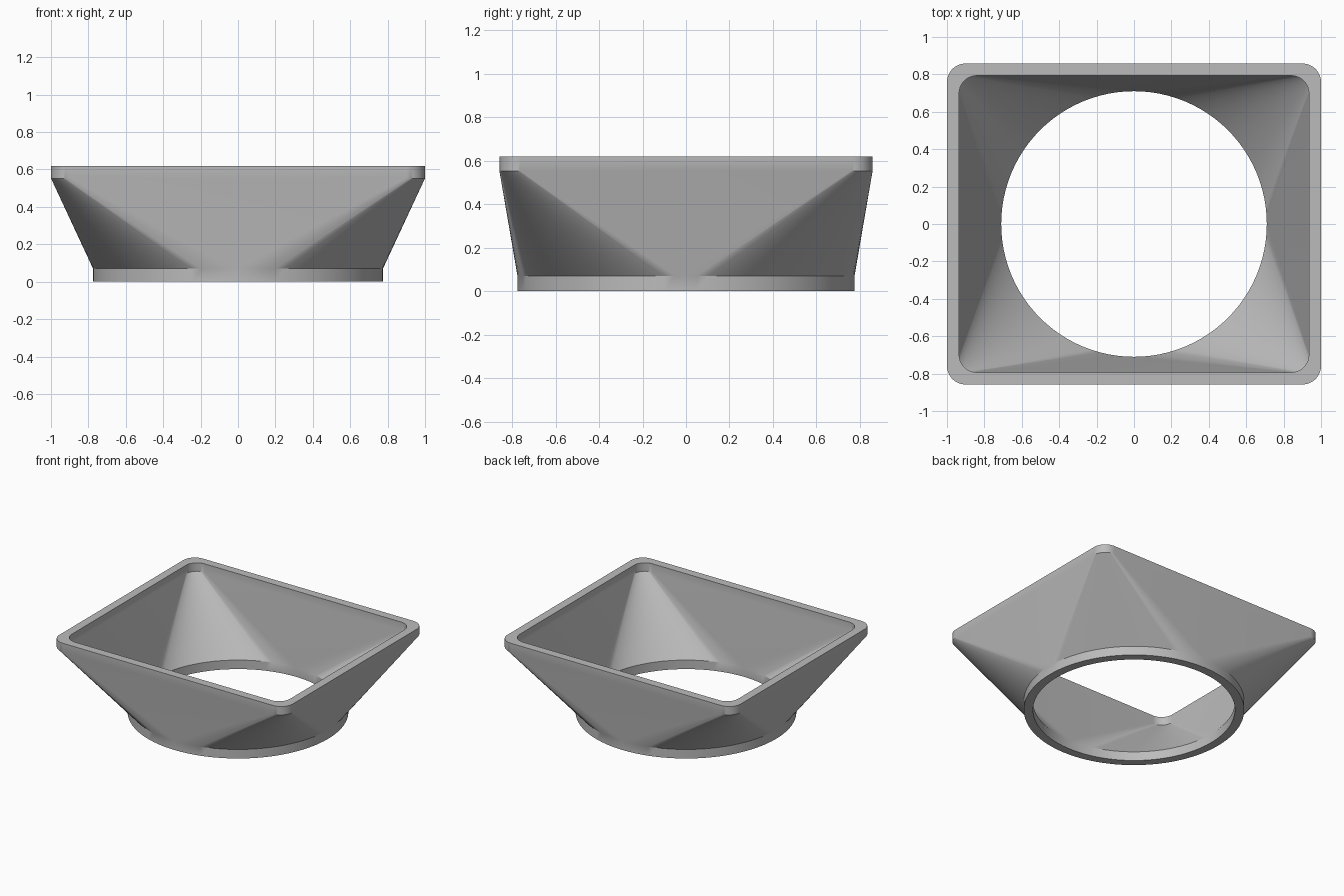
import bpy, bmesh, math

if "Cube" in bpy.data.objects:
    bpy.data.objects.remove(bpy.data.objects["Cube"])

STEPS = 24  # segments per quarter turn


def ring(bm, half_x, half_y, radius, z):
    """Rounded rectangle loop; a circle when the half sizes equal the radius."""
    loop = []
    for q, (sx, sy) in enumerate([(1, 1), (-1, 1), (-1, -1), (1, -1)]):
        for i in range(STEPS + 1):
            a = math.pi / 2 * (q + i / STEPS)
            x = sx * (half_x - radius) + radius * math.cos(a)
            y = sy * (half_y - radius) + radius * math.sin(a)
            if loop and (loop[-1].co.xy - type(loop[-1].co.xy)((x, y))).length < 1e-5:
                loop.append(loop[-1])  # quarter turns of a circle share a point
            else:
                loop.append(bm.verts.new((x, y, z)))
    if (loop[0].co - loop[-1].co).length < 1e-5:
        bm.verts.remove(loop[-1])
        loop[-1] = loop[0]
    return loop


bm = bmesh.new()
# Outer wall from the round collar up to the rim, then down the inner wall
rings = [ring(bm, *r) for r in [
    (0.775, 0.775, 0.775, 0.0),
    (0.775, 0.775, 0.775, 0.07),
    (1.0, 0.858, 0.10, 0.553),
    (1.0, 0.858, 0.10, 0.618),
    (0.935, 0.793, 0.095, 0.618),
    (0.935, 0.793, 0.095, 0.553),
    (0.71, 0.71, 0.71, 0.07),
    (0.71, 0.71, 0.71, 0.0),
]]
for k, low in enumerate(rings):
    high = rings[(k + 1) % len(rings)]
    n = len(low)
    for i in range(n):
        j = (i + 1) % n
        corners = list(dict.fromkeys((low[i], low[j], high[j], high[i])))
        if len(corners) > 2:
            bm.faces.new(corners)
bmesh.ops.recalc_face_normals(bm, faces=bm.faces[:])

mesh = bpy.data.meshes.new("square_to_round_adapter")
bm.to_mesh(mesh)
bm.free()
adapter = bpy.data.objects.new("square_to_round_adapter", mesh)
bpy.context.collection.objects.link(adapter)

# Single plain grey
grey = bpy.data.materials.new("plain_grey")
grey.diffuse_color = (0.5, 0.5, 0.5, 1)
grey.use_nodes = True
grey.node_tree.nodes["Principled BSDF"].inputs["Base Color"].default_value = grey.diffuse_color
mesh.materials.append(grey)

bpy.context.view_layer.objects.active = adapter
adapter.select_set(True)
bpy.ops.object.shade_smooth_by_angle(angle=math.radians(30))
